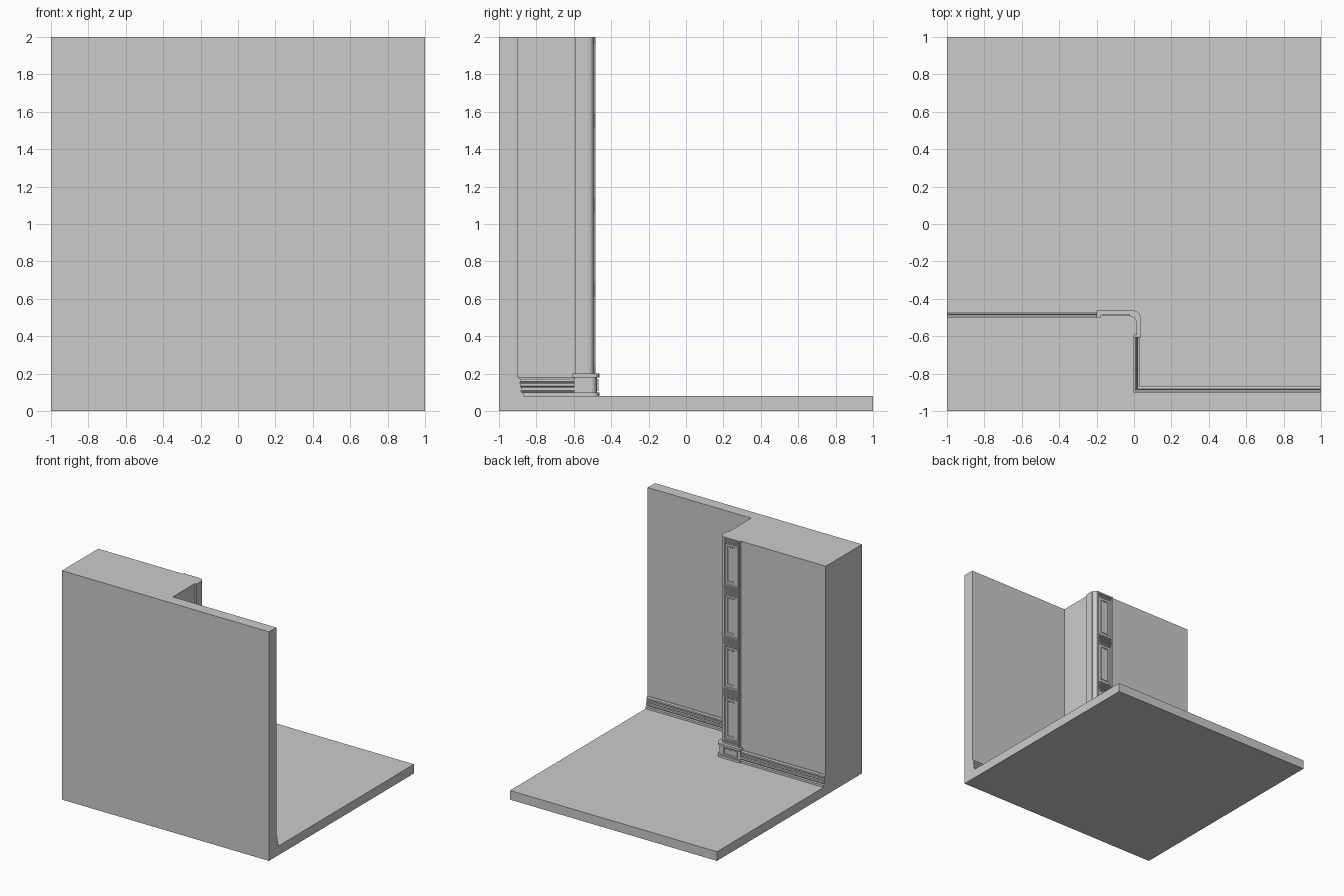
import bpy, bmesh
from math import sin, cos, pi
from mathutils import Vector

if "Cube" in bpy.data.objects:
    bpy.data.objects.remove(bpy.data.objects["Cube"])


def make_object(name, bm):
    bmesh.ops.recalc_face_normals(bm, faces=bm.faces)
    mesh = bpy.data.meshes.new(name)
    bm.to_mesh(mesh)
    bm.free()
    ob = bpy.data.objects.new(name, mesh)
    bpy.context.collection.objects.link(ob)
    return ob


def prism(bm, plan, z0, z1):
    face = bm.faces.new([bm.verts.new((x, y, z0)) for x, y in plan])
    top = bmesh.ops.extrude_face_region(bm, geom=[face], use_keep_orig=True)
    verts = [v for v in top["geom"] if isinstance(v, bmesh.types.BMVert)]
    bmesh.ops.translate(bm, verts=verts, vec=(0, 0, z1 - z0))


def box(bm, x0, x1, y0, y1, z0, z1):
    prism(bm, [(x0, y0), (x1, y0), (x1, y1), (x0, y1)], z0, z1)


def frame(bm, x0, x1, z0, z1, w, y0, y1):
    """Mitred rectangular moulding standing on a face that looks along +y."""
    rings = []
    for d, y in ((0, y0), (0, y1), (w * .6, y1), (w, y0)):
        rings.append([bm.verts.new(p) for p in (
            (x0 + d, y, z0 + d), (x1 - d, y, z0 + d),
            (x1 - d, y, z1 - d), (x0 + d, y, z1 - d))])
    for a, b in zip(rings, rings[1:]):
        for i in range(4):
            j = (i + 1) % 4
            bm.faces.new((a[i], a[j], b[j], b[i]))


def sweep(name, path, profile):
    """Sweep (depth, z) profile along a plan path, depth to the left, mitred."""
    bm = bmesh.new()
    pts = [Vector(p) for p in path]
    rings = []
    for i, p in enumerate(pts):
        normals = []
        for a, b in ((i - 1, i), (i, i + 1)):
            if a >= 0 and b < len(pts):
                d = (pts[b] - pts[a]).normalized()
                normals.append(Vector((-d.y, d.x)))
        n = sum(normals, Vector((0, 0)))
        n /= n.dot(normals[0])
        rings.append([bm.verts.new((p.x + n.x * d, p.y + n.y * d, z)) for d, z in profile])
    for a, b in zip(rings, rings[1:]):
        for i in range(len(profile) - 1):
            bm.faces.new((a[i], a[i + 1], b[i + 1], b[i]))
    bm.faces.new(rings[0])
    bm.faces.new(rings[-1])
    return make_object(name, bm)


def pilaster_plan(x0, front, side, y0):
    """Corner wrap with a rounded bead set between the two faces."""
    r, cx, cy = .03, side - .034, front - .034
    arc = [(cx + r * cos(a), cy + r * sin(a)) for a in (i * pi / 12 for i in range(6, -1, -1))]
    return ([(x0, -.52), (x0, front), (cx, front)] + arc +
            [(side, cy), (side, y0), (-.02, y0), (-.02, -.52)])


# Floor and wall, with the deeper wall block on the left
bm = bmesh.new()
box(bm, -1, 1, -1, 1, 0, .08)
walls = make_object("floor_and_wall", bm)
bm = bmesh.new()
prism(bm, [(-1, -1), (1, -1), (1, -.9), (0, -.9), (0, -.5), (-1, -.5)], 0, 2)
block = make_object("wall_block", bm)
mod = walls.modifiers.new("union", "BOOLEAN")
mod.operation = "UNION"
mod.solver = "EXACT"
mod.object = block
bpy.context.view_layer.objects.active = walls
bpy.ops.object.modifier_apply(modifier=mod.name)
bpy.data.objects.remove(block)

# Baseboards
profile = [(0, .08), (.03, .08), (.03, .098), (.016, .102), (.022, .11), (.022, .125),
           (.013, .129), (.018, .134), (.018, .147), (.01, .151), (.015, .157),
           (.015, .17), (.008, .18), (0, .18)]
sweep("baseboard_left", [(-1, -.5), (-.19, -.5)], profile)
sweep("baseboard_right", [(0, -.595), (0, -.9), (1, -.9)], profile)

# Pilaster shaft
bm = bmesh.new()
prism(bm, pilaster_plan(-.18, -.489, .017, -.594), .19, 2)
make_object("pilaster_shaft", bm)

# Shaft panels and the ribbed bands between them
bm = bmesh.new()
xa, xb, low, high = -.165, -.022, -.49, -.483
pitch = .45
for i in range(4):
    z = .2 + i * pitch
    frame(bm, xa, xb, z + .035, z + pitch - .035, .016, low, high)
    frame(bm, xa + .032, xb - .032, z + .067, z + pitch - .067, .012, low, high)
for i in range(5):
    for k in range(-2, 3):
        z = .2 + i * pitch + k * .013
        if .2 < z < 1.995 or k == 0 and 0 < i < 4:
            box(bm, xa, xb, low, high, z - .004, z + .004)
box(bm, -.18, xa - .004, low, high, .2, 2)
make_object("shaft_panels", bm)

# Pilaster base with caps and a small panel
bm = bmesh.new()
prism(bm, pilaster_plan(-.192, -.475, .028, -.6), .08, .19)
for z0, z1 in ((.08, .1), (.18, .2)):
    prism(bm, pilaster_plan(-.2, -.462, .038, -.606), z0, z1)
frame(bm, -.165, -.025, .108, .172, .014, -.476, -.468)
make_object("pilaster_base", bm)
